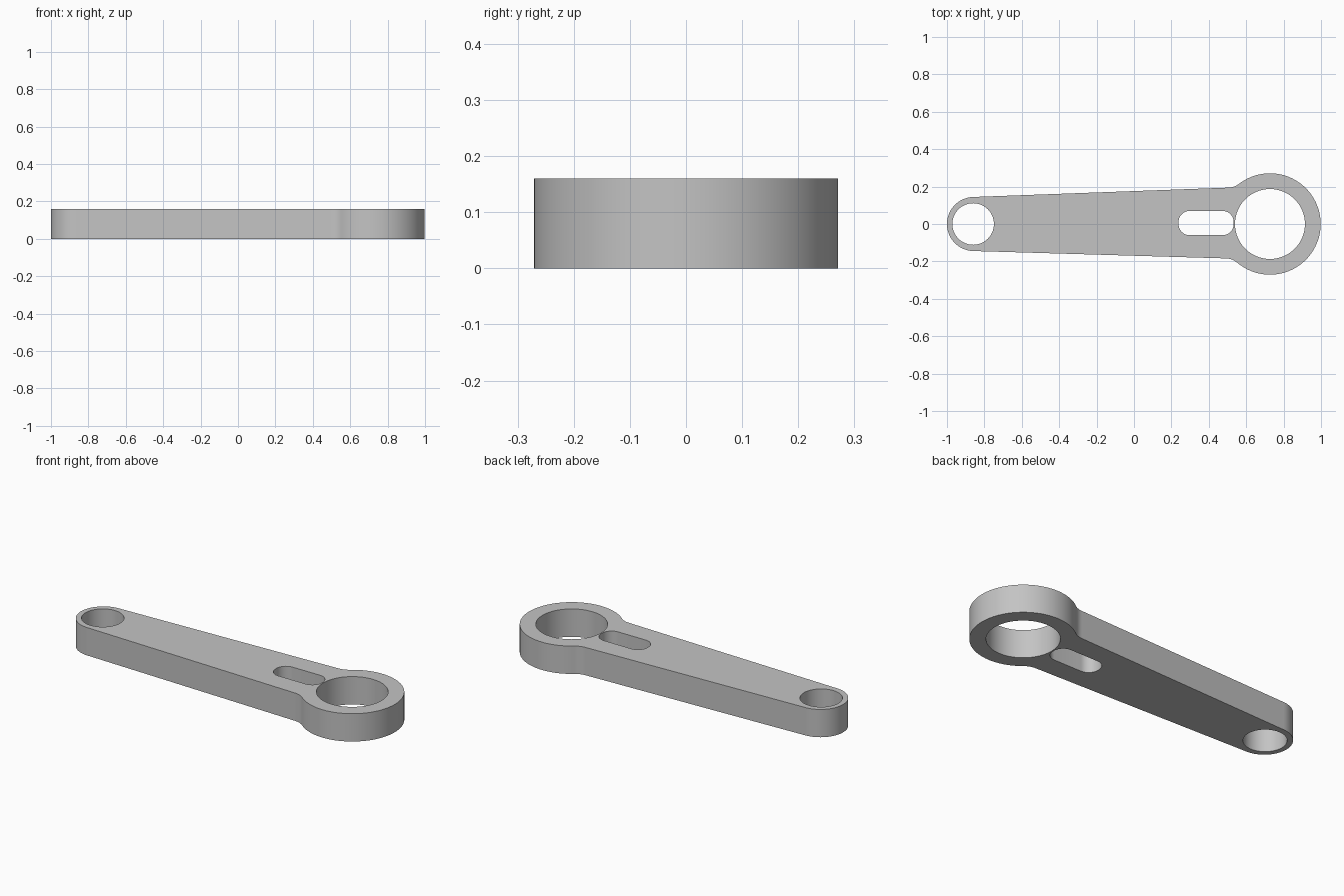
import bpy, bmesh, math
from mathutils import Vector
from mathutils.geometry import intersect_line_sphere_2d

cube = bpy.data.objects.get("Cube")
if cube:
    bpy.data.objects.remove(cube, do_unlink=True)

THICK = 0.16
BIG, BIG_R, BIG_HOLE = Vector((0.727, 0)), 0.271, 0.187
SMALL, SMALL_R = Vector((-0.8555, 0.0025)), 0.1445
PIN, PIN_HOLE = Vector((-0.86, 0)), 0.111
FILLET = 0.1


def arc(c, r, a0, a1, n):
    """Points on an arc from angle a0 to a1."""
    return [c + r * Vector((math.cos(a), math.sin(a)))
            for a in (a0 + (a1 - a0) * i / n for i in range(n + 1))]


def angle(v):
    return math.atan2(v.y, v.x)


def upper_edge(end_y):
    """Upper half outline: small end, tapered edge, concave fillet, big ring."""
    slope = math.atan2(end_y - SMALL_R, 1.35)
    normal = Vector((-math.sin(slope), math.cos(slope)))
    along = Vector((math.cos(slope), math.sin(slope)))
    start = Vector((SMALL.x, 0)) + SMALL_R * normal
    offset = start + FILLET * normal
    hits = intersect_line_sphere_2d(offset, offset + along * 2, BIG, BIG_R + FILLET, False)
    centre = min((h for h in hits if h), key=lambda h: h.x)
    join = angle(centre - BIG)
    return (arc(Vector((SMALL.x, 0)), SMALL_R, math.pi, math.pi / 2 + slope, 24)
            + arc(centre, FILLET, slope - math.pi / 2, join - math.pi, 10)
            + arc(BIG, BIG_R, join, 0, 40)[1:])


# Outer outline, with the lower edge a little closer to the centre line
top = upper_edge(0.194)
low = [Vector((p.x, -p.y)) for p in upper_edge(0.184)]
outline = top + low[-2:0:-1]

# Rounded slot beside the large bore
slot = []
for i, (x, y) in enumerate(((0.473, 0.01), (0.298, 0.01), (0.298, 0), (0.473, 0))):
    slot += arc(Vector((x, y)), 0.06, i * math.pi / 2, (i + 1) * math.pi / 2, 10)

bores = [arc(c, r, 0, 2 * math.pi, 64)[:-1] for c, r in ((BIG, BIG_HOLE), (PIN, PIN_HOLE))]

# Flat profile with holes, extruded to the plate thickness
curve = bpy.data.curves.new("arm_profile", "CURVE")
curve.dimensions = "2D"
curve.fill_mode = "BOTH"
curve.extrude = THICK / 2
for loop in [outline, slot] + bores:
    spline = curve.splines.new("POLY")
    spline.points.add(len(loop) - 1)
    for point, p in zip(spline.points, loop):
        point.co = (p.x, p.y, 0, 1)
    spline.use_cyclic_u = True
arm = bpy.data.objects.new("lever_arm", curve)
bpy.context.collection.objects.link(arm)
bpy.context.view_layer.objects.active = arm
arm.select_set(True)
bpy.ops.object.convert(target="MESH")
arm = bpy.context.object
arm.name = "lever_arm"

# Weld caps to walls and stand the part on the ground
bm = bmesh.new()
bm.from_mesh(arm.data)
bmesh.ops.remove_doubles(bm, verts=bm.verts, dist=0.0005)
bmesh.ops.recalc_face_normals(bm, faces=bm.faces)
bmesh.ops.translate(bm, verts=bm.verts, vec=(0, 0, THICK / 2))
bm.to_mesh(arm.data)
bm.free()
bpy.ops.object.shade_smooth_by_angle(angle=math.radians(30))

# Plain grey metal
metal = bpy.data.materials.new("grey_metal")
metal.use_nodes = True
grey = (0.55, 0.55, 0.55, 1)
metal.diffuse_color = grey
metal.node_tree.nodes["Principled BSDF"].inputs["Base Color"].default_value = grey
arm.data.materials.clear()
arm.data.materials.append(metal)
